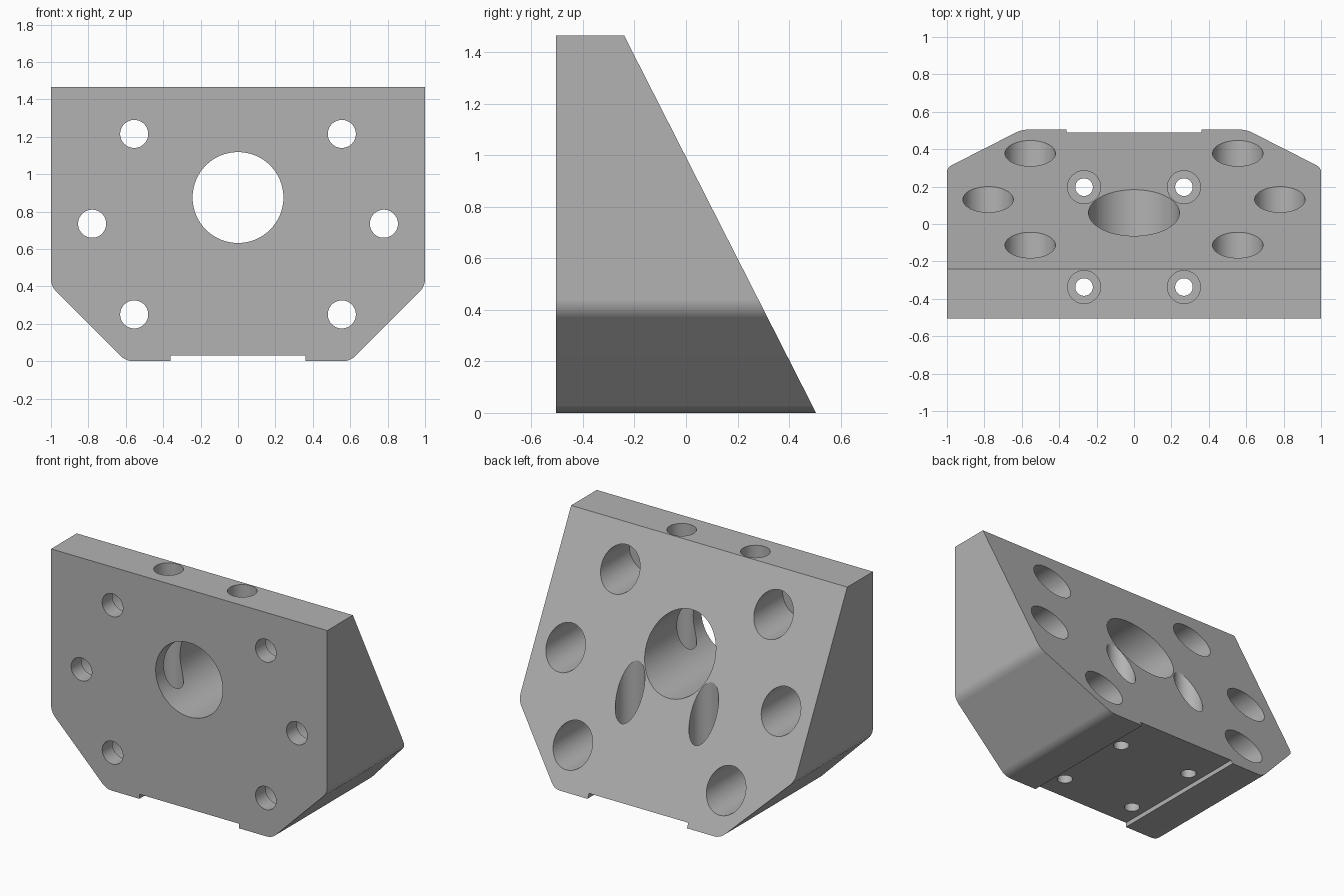
import bpy, bmesh, math
from mathutils import Vector

cube = bpy.data.objects.get("Cube")
if cube:
    bpy.data.objects.remove(cube, do_unlink=True)

grey = bpy.data.materials.new("machined grey")
grey.use_nodes = True
colour = (0.45, 0.45, 0.45, 1)
grey.diffuse_color = colour
grey.node_tree.nodes["Principled BSDF"].inputs["Base Color"].default_value = colour

HALF_DEPTH, HEIGHT, TOP_BACK = 0.505, 1.465, -0.24


def add_object(name, bm):
    mesh = bpy.data.meshes.new(name)
    bm.to_mesh(mesh)
    bm.free()
    mesh.materials.append(grey)
    obj = bpy.data.objects.new(name, mesh)
    bpy.context.collection.objects.link(obj)
    return obj


def corner_arc(cx, cz, r, start, end, steps=8):
    """Points of a rounded corner in the front plane, angles in degrees."""
    angles = [math.radians(start + (end - start) * i / steps) for i in range(steps + 1)]
    return [(cx + r * math.cos(a), cz + r * math.sin(a)) for a in angles]


# Front outline: slotted foot, rounded chamfers, square top
r = 0.1
t = r * math.tan(math.radians(22.5))
right = [(0.36, 0.03), (0.36, 0)]
right += corner_arc(0.6 - t, r, r, -90, -45)
right += corner_arc(1 - r, 0.4 + t, r, -45, 0)
right.append((1, HEIGHT))
outline = right + [(-x, z) for x, z in reversed(right)]

bm = bmesh.new()
face = bm.faces.new([bm.verts.new((x, -HALF_DEPTH, z)) for x, z in outline])
new = bmesh.ops.extrude_face_region(bm, geom=[face])["geom"]
bmesh.ops.translate(bm, vec=(0, 2 * HALF_DEPTH, 0),
                    verts=[v for v in new if isinstance(v, bmesh.types.BMVert)])

# Sloping back
slope = Vector((0, HEIGHT, HALF_DEPTH - TOP_BACK))
cut = bmesh.ops.bisect_plane(bm, geom=bm.verts[:] + bm.edges[:] + bm.faces[:],
                             plane_co=(0, TOP_BACK, HEIGHT), plane_no=slope,
                             clear_outer=True)["geom_cut"]
bmesh.ops.remove_doubles(bm, verts=bm.verts[:], dist=1e-5)
rim = [e for e in bm.edges if e.is_boundary]
if rim:
    bmesh.ops.holes_fill(bm, edges=rim, sides=0)
bmesh.ops.recalc_face_normals(bm, faces=bm.faces[:])
block = add_object("motor_mount_block", bm)
bpy.context.view_layer.objects.active = block
block.select_set(True)


def drill(start, end, radius):
    """Cut a round hole between two points."""
    a, b = Vector(start), Vector(end)
    bm = bmesh.new()
    bmesh.ops.create_cone(bm, cap_ends=True, segments=64, radius1=radius,
                          radius2=radius, depth=(b - a).length)
    turn = (b - a).to_track_quat('Z', 'Y').to_matrix()
    bmesh.ops.rotate(bm, verts=bm.verts[:], matrix=turn)
    bmesh.ops.translate(bm, verts=bm.verts[:], vec=(a + b) / 2)
    cutter = add_object("hole_cutter", bm)
    cutter.hide_render = True
    mod = block.modifiers.new("hole", 'BOOLEAN')
    mod.operation, mod.solver, mod.object = 'DIFFERENCE', 'EXACT', cutter
    bpy.ops.object.modifier_apply(modifier=mod.name)
    bpy.data.objects.remove(cutter, do_unlink=True)


# Central bore
drill((0, -0.8, 0.875), (0, 0.8, 0.875), 0.243)

for side in (-1, 1):
    # Horizontal bolt holes, counterbored from the back
    for x, z in ((0.555, 0.25), (0.78, 0.735), (0.555, 1.215)):
        drill((side * x, -0.4, z), (side * x, 0.8, z), 0.135)
        drill((side * x, -0.8, z), (side * x, 0.7, z), 0.075)
    # Vertical bolt holes, counterbored from above
    for y in (-0.337, 0.197):
        drill((side * 0.267, y, 0.18), (side * 0.267, y, 1.8), 0.088)
        drill((side * 0.267, y, -0.3), (side * 0.267, y, 1.7), 0.047)

bpy.ops.object.shade_smooth_by_angle(angle=math.radians(25))
weighted = block.modifiers.new("flat face normals", 'WEIGHTED_NORMAL')
weighted.keep_sharp = True
